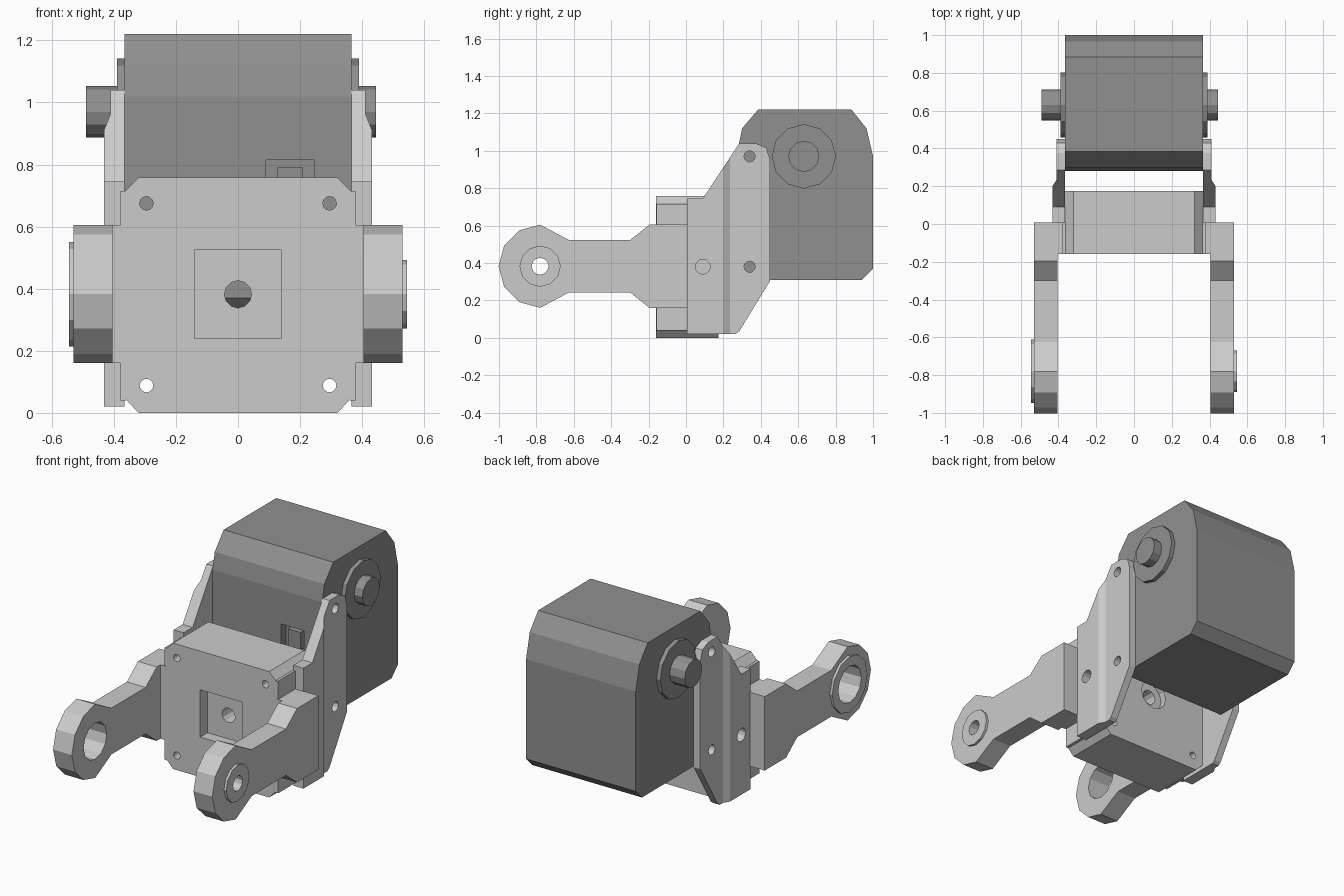
import bpy, bmesh, math

if "Cube" in bpy.data.objects:
    bpy.data.objects.remove(bpy.data.objects["Cube"])

dark = bpy.data.materials.new("dark_grey")
dark.diffuse_color = (0.28, 0.28, 0.28, 1)
dark.use_nodes = True
dark.node_tree.nodes["Principled BSDF"].inputs["Base Color"].default_value = dark.diffuse_color


def prism(name, axis, pts, a, b, mat=None):
    """Extrude a 2D outline along an axis: x uses (y,z), y uses (x,z), z uses (x,y)."""
    place = {'x': lambda p, t: (t, p[0], p[1]),
             'y': lambda p, t: (p[0], t, p[1]),
             'z': lambda p, t: (p[0], p[1], t)}[axis]
    bm = bmesh.new()
    lo = [bm.verts.new(place(p, a)) for p in pts]
    hi = [bm.verts.new(place(p, b)) for p in pts]
    bm.faces.new(lo)
    bm.faces.new(hi)
    n = len(pts)
    for i in range(n):
        j = (i + 1) % n
        bm.faces.new((lo[i], lo[j], hi[j], hi[i]))
    bmesh.ops.recalc_face_normals(bm, faces=bm.faces)
    me = bpy.data.meshes.new(name)
    bm.to_mesh(me)
    bm.free()
    ob = bpy.data.objects.new(name, me)
    bpy.context.collection.objects.link(ob)
    if mat:
        me.materials.append(mat)
    return ob


def circle(u, v, r, n=12):
    return [(u + r * math.cos(2 * math.pi * i / n), v + r * math.sin(2 * math.pi * i / n))
            for i in range(n)]


def rect(u0, v0, u1, v1):
    return [(u0, v0), (u1, v0), (u1, v1), (u0, v1)]


def cut(ob, *cutters):
    """Subtract each cutter, apply, and discard it."""
    for c in cutters:
        m = ob.modifiers.new("cut", 'BOOLEAN')
        m.operation = 'DIFFERENCE'
        m.solver = 'EXACT'
        m.object = c
        c.hide_render = True
        with bpy.context.temp_override(object=ob, active_object=ob):
            bpy.ops.object.modifier_apply(modifier=m.name)
        bpy.data.objects.remove(c)


# Dark motor body with a recessed connector on its front
body = prism("motor_body", 'x',
             [(.28, .37), (.28, 1.02), (.30, 1.12), (.385, 1.22), (.885, 1.22), (.965, 1.12),
              (1, .97), (1, .37), (.94, .31), (.34, .31)], -.365, .365, dark)
cut(body, prism("cutter", 'y', rect(.09, .66, .245, .815), .2, .33))
plug = prism("connector", 'y', rect(.125, .685, .21, .79), .295, .33, dark)

# Shaft ends and their collars, longer on the left
for side, s, tip in (("right", 1, .445), ("left", -1, .49)):
    prism("collar_" + side, 'x', circle(.63, .97, .172), s * .36, s * .39, dark)
    prism("shaft_" + side, 'x', circle(.63, .97, .083), s * .36, s * tip, dark)

# Central block with front pocket, centre bore, rear counterbore and bolt holes
block = prism("centre_block", 'y',
              [(-.32, 0), (.32, 0), (.368, .05), (.368, .71), (.32, .758), (-.32, .758),
               (-.368, .71), (-.368, .05)], -.16, .175)
cut(block, prism("cutter", 'y', rect(-.14, .24, .14, .525), -.3, -.09),
    prism("cutter", 'y', circle(0, .382, .044), -.3, .3),
    prism("cutter", 'y', circle(0, .382, .09), .135, .3),
    *[prism("cutter", 'y', circle(x, z, .022), -.3, .3)
      for x in (-.295, .295) for z in (.088, .675)])

# Arm outline: square root, narrow waist, twelve-sided eye
CY, CZ, R = -.78, .3825, .222
eye = [(CY + R * math.cos(math.radians(a)), CZ + R * math.sin(math.radians(a)))
       for a in range(90, 271, 30)]
arm_outline = eye + [(-.625, .243), (-.30, .243), (-.195, .16), (.008, .16),
                     (.008, .605), (-.195, .605), (-.30, .522), (-.625, .522)]

# Side plate outline
plate_outline = [(.005, .02), (.265, .02), (.285, .035), (.45, .305), (.45, .95), (.43, 1.015),
                 (.375, 1.04), (.285, 1.04), (.09, .745), (.005, .745)]

for side, s, ring_r, hole_r in (("right", 1, .11, .045), ("left", -1, .168, .11)):
    # Flange strip and arm root joining the block to the arm
    prism("block_flange_" + side, 'y', rect(s * .36, .04, s * .378, .715), -.158, .005)
    prism("arm_root_" + side, 'y', rect(s * .36, .16, s * .41, .605), -.16, .008)

    # Arm and raised ring around its eye
    arm = prism("arm_" + side, 'x', arm_outline, s * .405, s * .53)
    ring = prism("eye_ring_" + side, 'x', circle(CY, CZ, ring_r), s * .52, s * .545)
    for ob in (arm, ring):
        cut(ob, prism("cutter", 'x', circle(CY, CZ, hole_r), s * .3, s * .7))

    # Side plate, stepped thinner toward the motor, with three bolt holes
    plate = prism("side_plate_" + side, 'x', plate_outline, s * .3655, s * .432)
    step = [(.4434, .18), (.41, .235), (.41, .6), (.5, .6), (.5, .18)]
    cut(plate, prism("cutter", 'z', [(s * x, y) for x, y in step], -.2, 1.3),
        prism("cutter", 'x', circle(.34, .97, .03), s * .3, s * .6),
        prism("cutter", 'x', circle(.34, .38, .03), s * .3, s * .6),
        prism("cutter", 'x', circle(.09, .38, .04), s * .3, s * .6))
